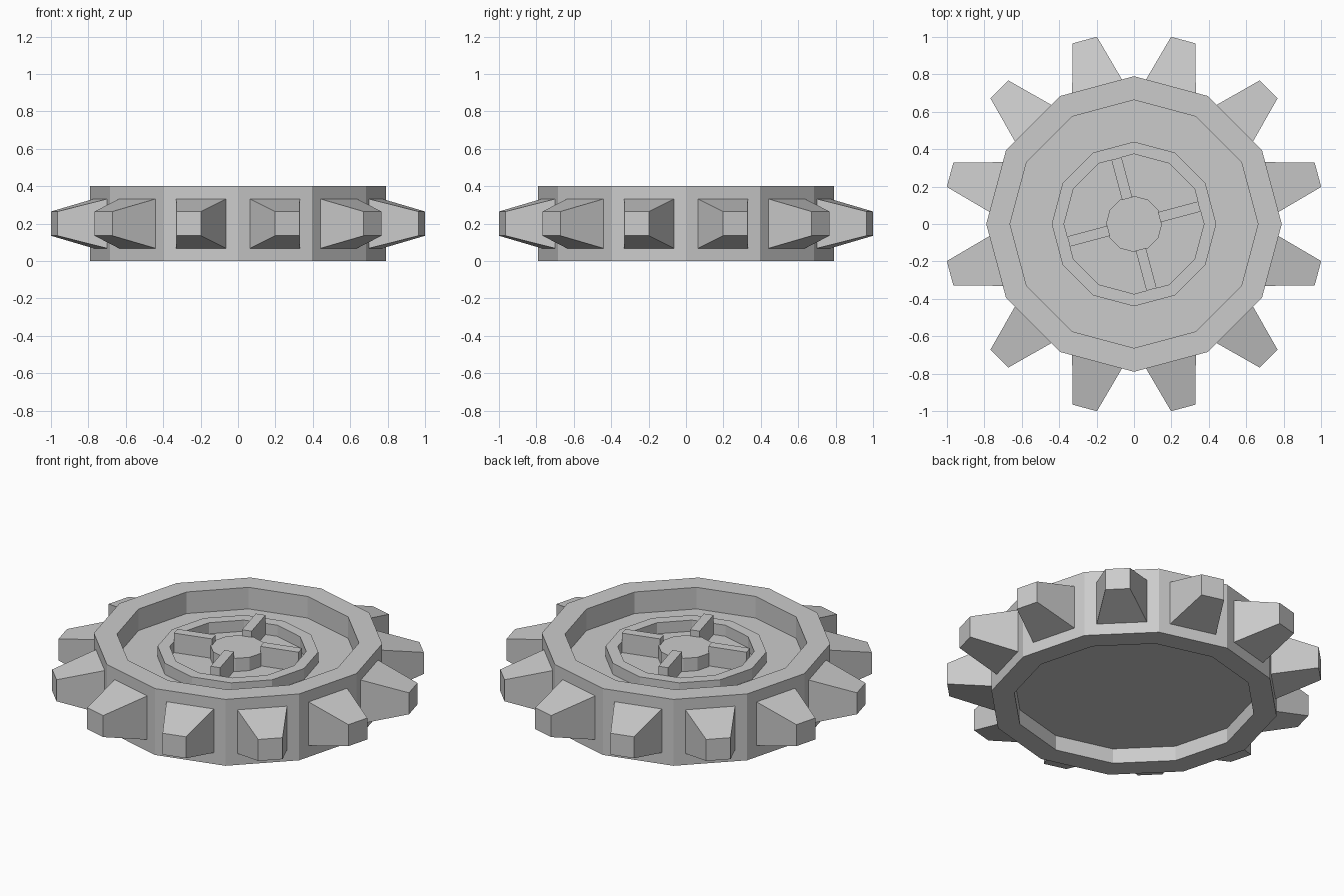
import bpy
import bmesh
from math import cos, sin, pi
from mathutils import Matrix

cube = bpy.data.objects.get("Cube")
if cube:
    bpy.data.objects.remove(cube)

SIDES = 12
STEP = 2 * pi / SIDES

# One plain metal colour
GREY = (0.6, 0.6, 0.6, 1)
metal = bpy.data.materials.new("plain grey")
metal.diffuse_color = GREY
metal.use_nodes = True
metal.node_tree.nodes["Principled BSDF"].inputs["Base Color"].default_value = GREY


def finish(name, bm):
    bmesh.ops.recalc_face_normals(bm, faces=bm.faces[:])
    mesh = bpy.data.meshes.new(name)
    bm.to_mesh(mesh)
    bm.free()
    mesh.materials.append(metal)
    obj = bpy.data.objects.new(name, mesh)
    bpy.context.collection.objects.link(obj)
    return obj


def ring(name, inner, outer, low, high):
    """Twelve-sided ring with a rectangular section."""
    bm = bmesh.new()
    section = [(inner, low), (outer, low), (outer, high), (inner, high)]
    loops = [[bm.verts.new((r * cos(i * STEP), r * sin(i * STEP), z))
              for i in range(SIDES)] for r, z in section]
    for a, b in zip(loops, loops[1:] + loops[:1]):
        for i in range(SIDES):
            j = (i + 1) % SIDES
            bm.faces.new((a[i], a[j], b[j], b[i]))
    return finish(name, bm)


def disc(name, radius, low, high):
    """Twelve-sided solid disc with a single face on top and below."""
    bm = bmesh.new()
    base = bm.faces.new([bm.verts.new((radius * cos(i * STEP), radius * sin(i * STEP), low))
                         for i in range(SIDES)])
    top = bmesh.ops.extrude_face_region(bm, geom=[base], use_keep_orig=True)["geom"]
    for v in top:
        if isinstance(v, bmesh.types.BMVert):
            v.co.z = high
    return finish(name, bm)


def radial_block(name, start, end, angle, low, high, width, taper=1.0):
    """Block pointing outwards, its far end scaled by taper."""
    bm = bmesh.new()
    bmesh.ops.create_cube(bm, size=1)
    mid = (low + high) / 2
    for v in bm.verts:
        far = v.co.x > 0
        s = taper if far else 1.0
        v.co = (end if far else start, v.co.y * width * s, mid + v.co.z * (high - low) * s)
    bm.transform(Matrix.Rotation(angle, 4, "Z"))
    return finish(name, bm)


# Wheel body
ring("rim", 0.663, 0.79, 0, 0.4)
disc("web_plate", 0.664, 0.09, 0.27)
ring("hub_ring", 0.374, 0.44, 0.26, 0.337)
disc("hub", 0.15, 0.26, 0.35)

# Four spokes between hub and ring
for k in range(4):
    radial_block(f"spoke_{k + 1}", 0.14, 0.362, STEP / 2 + k * pi / 2, 0.26, 0.387, 0.056)

# Twelve tapered teeth, one on each flat of the rim
for k in range(SIDES):
    radial_block(f"tooth_{k + 1}", 0.762, 1.018, STEP / 2 + k * STEP, 0.068, 0.332, 0.276, 0.49)
